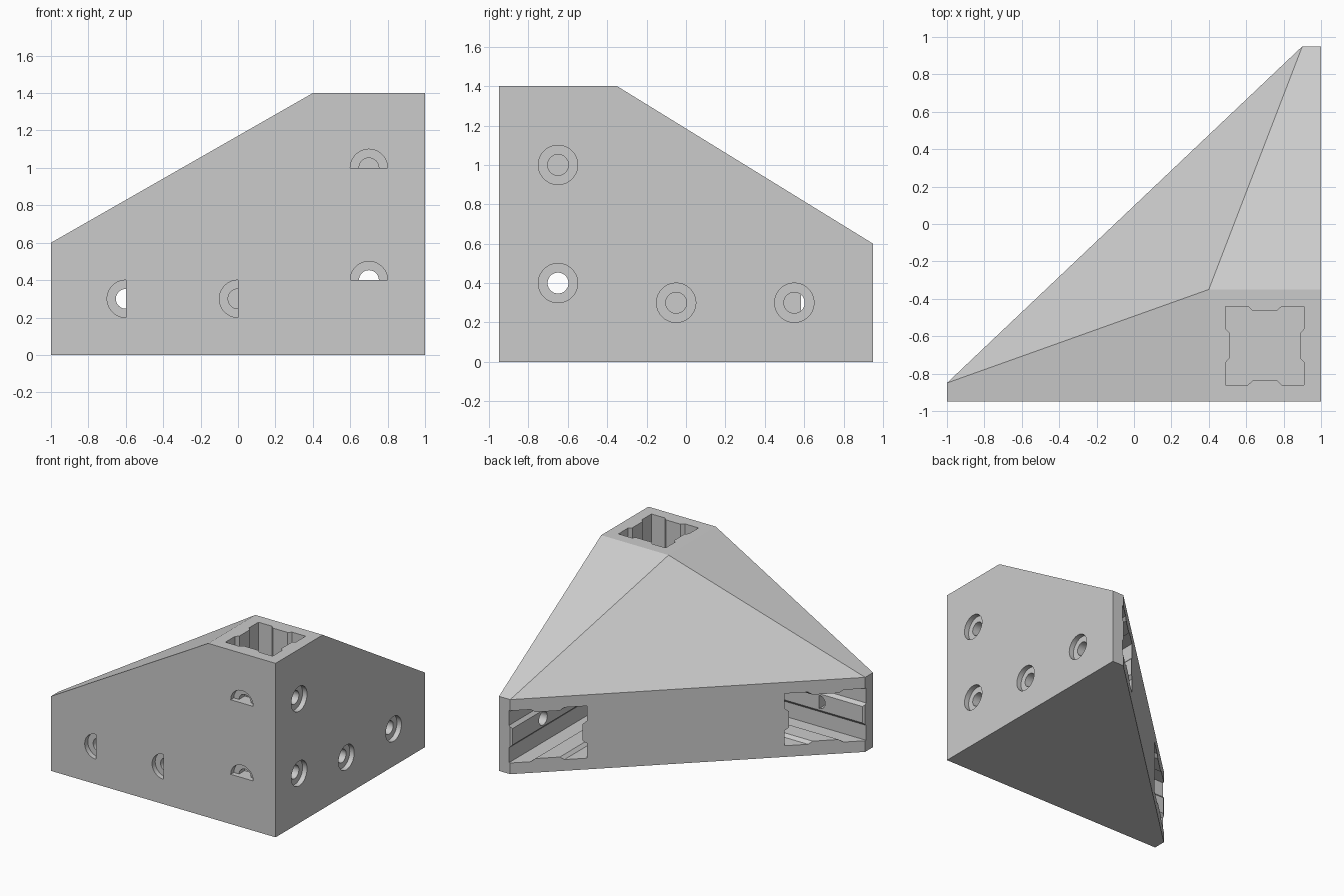
import bpy, bmesh, math
from mathutils import Vector

default = bpy.data.objects.get("Cube")
if default:
    bpy.data.objects.remove(default, do_unlink=True)

grey = bpy.data.materials.new("plain grey")
grey.use_nodes = True
grey.diffuse_color = (0.6, 0.6, 0.6, 1)
grey.node_tree.nodes["Principled BSDF"].inputs["Base Color"].default_value = (0.6, 0.6, 0.6, 1)

X, Y, Z = Vector((1, 0, 0)), Vector((0, 1, 0)), Vector((0, 0, 1))
ACROSS = {"x": (Y, Z, X), "y": (X, Z, Y), "z": (X, Y, Z)}


def new_object(name, bm):
    bmesh.ops.recalc_face_normals(bm, faces=bm.faces)
    mesh = bpy.data.meshes.new(name)
    bm.to_mesh(mesh)
    bm.free()
    mesh.materials.append(grey)
    obj = bpy.data.objects.new(name, mesh)
    bpy.context.collection.objects.link(obj)
    return obj


def cut(target, profile, axis, centre, start, end):
    """Extrude a 2D profile along an axis and subtract it from the target."""
    u, v, w = ACROSS[axis]
    bm = bmesh.new()
    rings = [[bm.verts.new(u * (centre[0] + p) + v * (centre[1] + q) + w * d)
              for p, q in profile] for d in (start, end)]
    bm.faces.new(rings[0])
    bm.faces.new(rings[1])
    n = len(profile)
    for i in range(n):
        j = (i + 1) % n
        bm.faces.new((rings[0][i], rings[0][j], rings[1][j], rings[1][i]))
    cutter = new_object("cutter", bm)
    cutter.hide_render = True
    mod = target.modifiers.new("cut", "BOOLEAN")
    mod.operation = "DIFFERENCE"
    mod.solver = "EXACT"
    mod.object = cutter
    bpy.context.view_layer.objects.active = target
    bpy.ops.object.modifier_apply(modifier=mod.name)
    bpy.data.objects.remove(cutter, do_unlink=True)


def arc(radius, first=0, sweep=360, steps=40):
    """Full circle, or a half disc when the sweep is smaller."""
    count = steps if sweep == 360 else steps // 2 + 1
    return [(radius * math.cos(math.radians(first + 360 * i / steps)),
             radius * math.sin(math.radians(first + 360 * i / steps))) for i in range(count)]


# Solid body: footprint walls rising to a small flat top
footprint = [(-1, -.95), (1, -.95), (1, .95), (.9, .95), (-1, -.85)]
crown = [(.4, -.95), (1, -.95), (1, -.35), (.4, -.35)]
bm = bmesh.new()
for outline, z in ((footprint, 0), (footprint, .6), (crown, 1.4)):
    for x, y in outline:
        bm.verts.new((x, y, z))
bmesh.ops.convex_hull(bm, input=bm.verts)
bmesh.ops.dissolve_limit(bm, angle_limit=.01, verts=bm.verts, edges=bm.edges)
body = new_object("corner_bracket", bm)

# Beam sockets: square with a chamfered key on each side
HALF, KEY = .21, .023
side = [(-HALF, -HALF), (-.09, -HALF), (-.066, KEY - HALF), (.066, KEY - HALF), (.09, -HALF)]
socket = []
for _ in range(4):
    socket += side
    side = [(-q, p) for p, q in side]
cut(body, socket, "z", (.7, -.65), .09, 1.5)
cut(body, socket, "x", (-.65, .3), .515, -1.2)
cut(body, socket, "y", (.7, .3), -.465, 1.2)

# Screw holes with counterbores: full on the side, half discs on the front
BORE, SHANK = .1, .053
for centre in ((-.65, 1), (-.65, .4), (-.05, .3), (.55, .3)):
    cut(body, arc(BORE), "x", centre, .96, 1.1)
    cut(body, arc(SHANK), "x", centre, .85, 1.1)
for centre, first in (((.7, 1), 0), ((.7, .4), 0), ((0, .3), 90), ((-.6, .3), 90)):
    cut(body, arc(BORE, first, 180), "y", centre, -.91, -1.1)
    cut(body, arc(SHANK, first, 180), "y", centre, -.8, -1.1)

# Smooth hole walls, sharp edges elsewhere
bpy.ops.object.select_all(action="DESELECT")
body.select_set(True)
bpy.context.view_layer.objects.active = body
bpy.ops.object.shade_smooth_by_angle(angle=math.radians(25))
